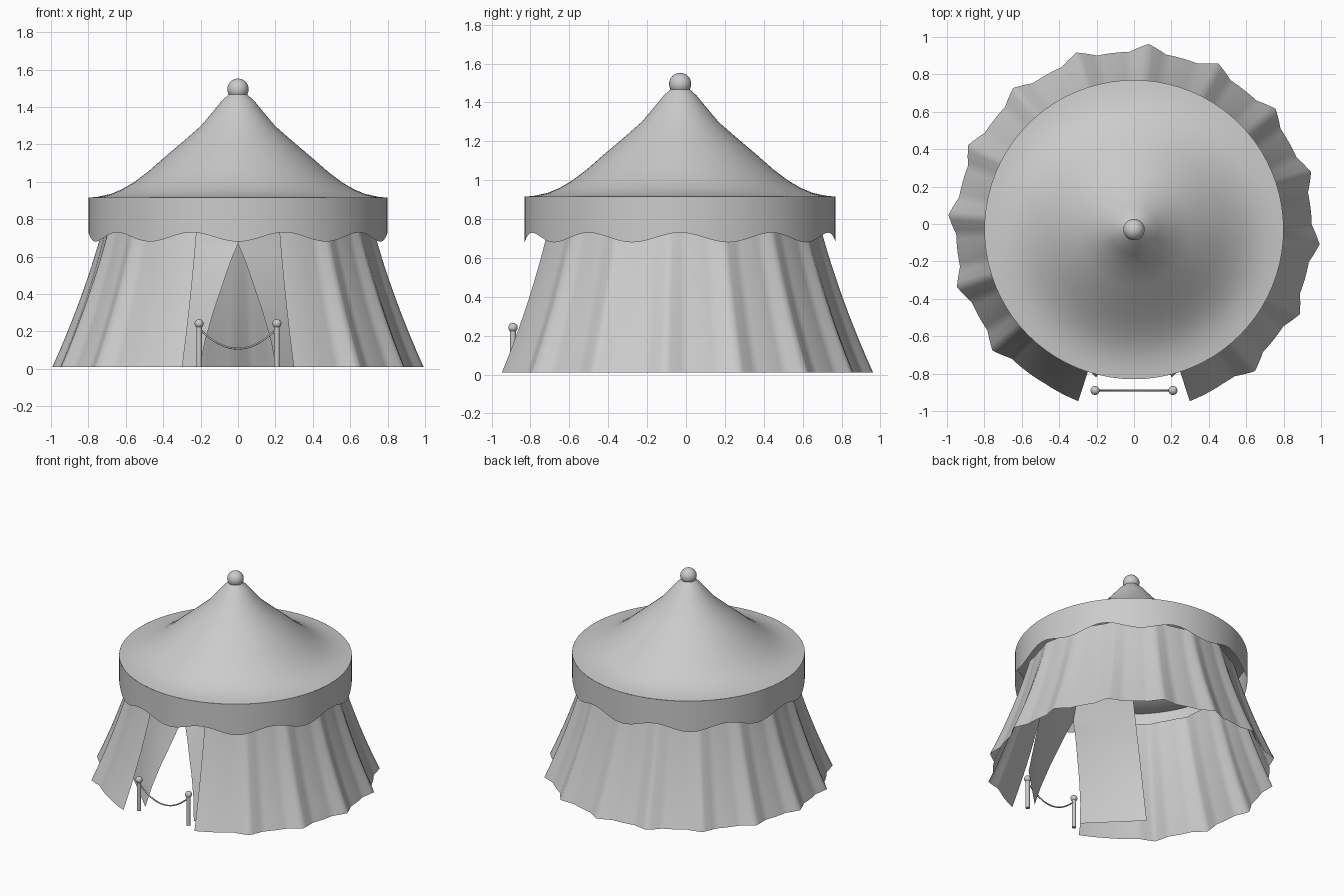
import bpy, math
from mathutils import Vector

if "Cube" in bpy.data.objects:
    bpy.data.objects.remove(bpy.data.objects["Cube"])

CY = -0.03  # tent axis


def make(name, verts, faces, angle=40):
    me = bpy.data.meshes.new(name)
    me.from_pydata(verts, [], faces)
    me.update()
    ob = bpy.data.objects.new(name, me)
    bpy.context.collection.objects.link(ob)
    bpy.ops.object.select_all(action='DESELECT')
    ob.select_set(True)
    bpy.context.view_layer.objects.active = ob
    bpy.ops.object.shade_smooth_by_angle(angle=math.radians(angle))
    return ob


def sheet(name, f, nu, nv, closed=False, angle=40):
    """Grid surface from f(u, v); u wraps round when closed."""
    cols = nu if closed else nu + 1
    verts = [f(i / nu, j / nv) for j in range(nv + 1) for i in range(cols)]
    faces = []
    for j in range(nv):
        for i in range(nu):
            k = (i + 1) % cols
            faces.append((j * cols + i, j * cols + k, (j + 1) * cols + k, (j + 1) * cols + i))
    return make(name, verts, faces, angle)


def polar(r, a, z):
    return (r * math.cos(a), CY + r * math.sin(a), z)


def lerp_table(t, x):
    for (x0, y0), (x1, y1) in zip(t, t[1:]):
        if x <= x1:
            return y0 + (y1 - y0) * (x - x0) / (x1 - x0)
    return t[-1][1]


def ball(name, r, loc):
    bpy.ops.mesh.primitive_uv_sphere_add(segments=24, ring_count=16, radius=r, location=loc)
    bpy.context.object.name = name
    bpy.ops.object.shade_smooth()


# Roof: swept-up cone
roof = [(0.80, 0.915), (0.75, 0.92), (0.68, 0.935), (0.62, 0.96), (0.56, 0.995), (0.48, 1.055),
        (0.40, 1.125), (0.30, 1.21), (0.20, 1.297), (0.13, 1.38), (0.085, 1.435), (0.04, 1.475)]
n = len(roof) - 1
sheet("roof", lambda u, v: polar(roof[round(v * n)][0], u * math.tau, roof[round(v * n)][1]),
      80, n, True, 60)
ball("roof_finial", 0.057, (0, CY, 1.495))


# Valance with scalloped lower edge (trough at the front)
def valance(u, v):
    a = u * math.tau
    low = 0.705 - 0.025 * math.cos(10 * (a + math.pi / 2))
    return polar(0.80, a, low + (0.915 - low) * v)


sheet("valance", valance, 120, 3, True)


# Wall: flared sheet with pinched folds, open at the front
def wall(u, v):
    deg = -72 + 324 * u
    z = 0.01 + 0.77 * v
    r = 0.955 - 0.42 * z + 0.12 * z * z
    k = max(-2, min(10, round((deg + 4.5) / 22.5)))
    fold = max(0, 1 - abs(deg + 4.5 - 22.5 * k) / 6)
    end = 0.3 * max(0, 1 - min(u, 1 - u) * 324 / 12)
    r += 0.045 * (1 - 0.8 * z) * max(fold, end)
    return polar(r, math.radians(deg), z)


sheet("tent_wall", wall, 216, 10, False, 60)

# Inner door flaps meeting above a pointed opening
opening = [(0, 0.205), (0.15, 0.176), (0.30, 0.133), (0.42, 0.092), (0.55, 0.048), (0.62, 0.022), (0.66, 0), (1, 0)]


def flap(side):
    def f(u, v):
        z = 0.01 + 0.89 * v
        inner = Vector((lerp_table(opening, z), -0.82 + 0.23 * v))
        outer = Vector((0.53 - 0.16 * v, -0.495 + 0.045 * v))
        p = inner.lerp(outer, u)
        return (side * p.x, p.y, z)
    return f


for side, tag in ((-1, "left"), (1, "right")):
    sheet(tag + "_door_flap", flap(side), 8, 27)
    # Barrier posts
    bpy.ops.mesh.primitive_cylinder_add(vertices=20, radius=0.015, depth=0.225,
                                        location=(side * 0.208, -0.89, 0.1225))
    bpy.context.object.name = tag + "_barrier_post"
    bpy.ops.object.shade_smooth_by_angle()
    ball(tag + "_post_ball", 0.024, (side * 0.208, -0.89, 0.242))

# Hanging rope
cu = bpy.data.curves.new("barrier_rope", 'CURVE')
cu.dimensions = '3D'
cu.bevel_depth = 0.005
cu.bevel_resolution = 2
sp = cu.splines.new('POLY')
sp.points.add(20)
for i, p in enumerate(sp.points):
    t = i / 10 - 1
    p.co = (0.2 * t, -0.89, 0.108 + 0.1 * t * t, 1)
bpy.context.collection.objects.link(bpy.data.objects.new("barrier_rope", cu))
